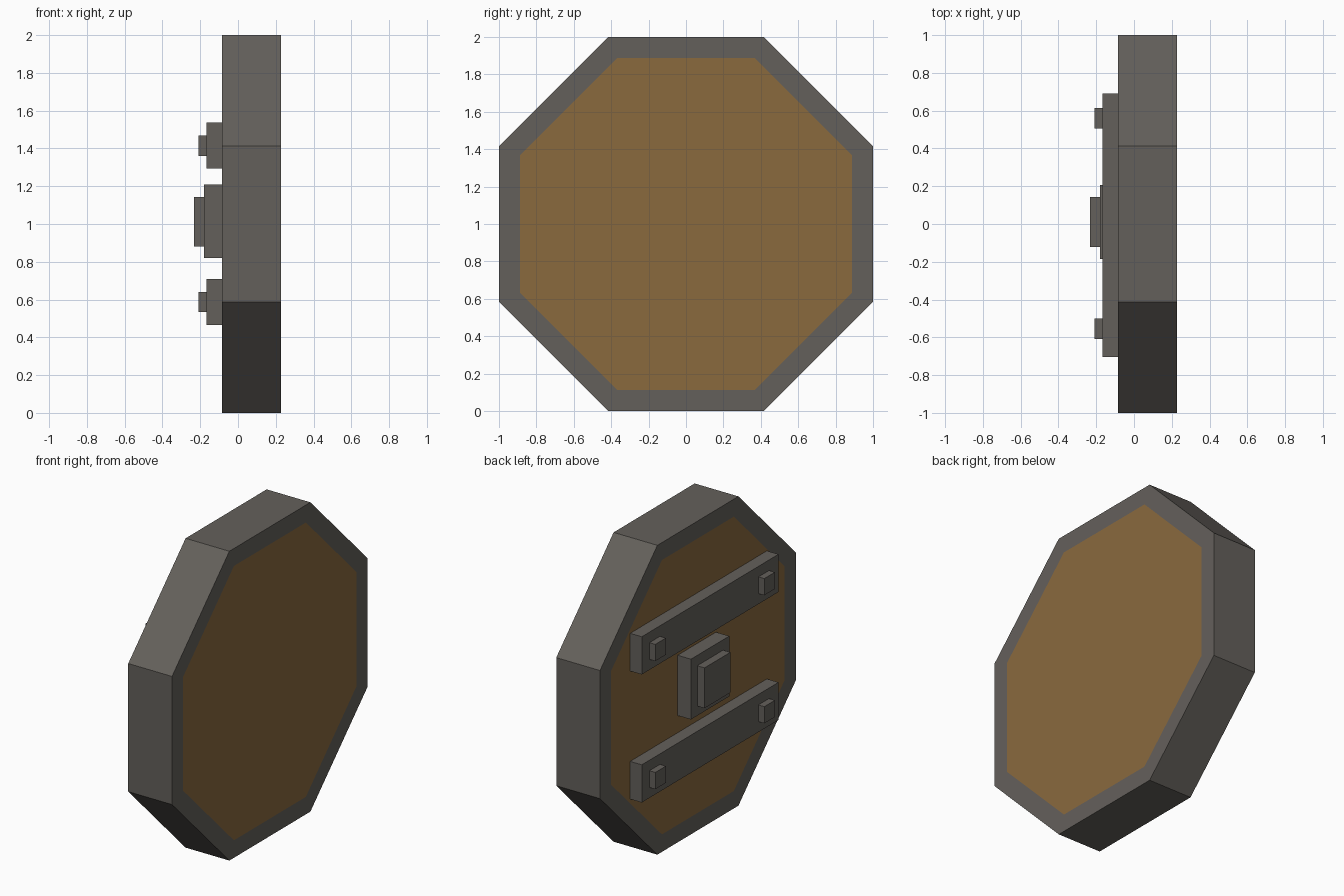
import bpy, bmesh, math
from mathutils import Matrix

if "Cube" in bpy.data.objects:
    bpy.data.objects.remove(bpy.data.objects["Cube"])


def material(name, rgb):
    m = bpy.data.materials.new(name)
    m.diffuse_color = (*rgb, 1)
    m.use_nodes = True
    m.node_tree.nodes["Principled BSDF"].inputs["Base Color"].default_value = m.diffuse_color
    return m


iron = material("dark iron", (0.127, 0.117, 0.105))
wood = material("brown wood", (0.254, 0.144, 0.048))


def finish(name, bm, mats):
    me = bpy.data.meshes.new(name)
    bm.to_mesh(me)
    bm.free()
    for m in mats:
        me.materials.append(m)
    ob = bpy.data.objects.new(name, me)
    bpy.context.collection.objects.link(ob)
    return ob


def box(name, x, y, z):
    bm = bmesh.new()
    bmesh.ops.create_cube(bm, size=1)
    size = [b - a for a, b in (x, y, z)]
    mid = [(a + b) / 2 for a, b in (x, y, z)]
    bm.transform(Matrix.Translation(mid) @ Matrix.Diagonal((*size, 1)))
    return finish(name, bm, [iron])


# Octagonal body with a flush wooden panel on both faces
X0, X1 = -0.085, 0.228
bm = bmesh.new()
r = 1 / math.cos(math.pi / 8)
bmesh.ops.create_cone(bm, cap_ends=True, segments=8, radius1=r, radius2=r, depth=X1 - X0)
# Turn the axis to x, with flat sides facing z and y
bm.verts.ensure_lookup_table()
a = math.atan2(bm.verts[0].co.y, bm.verts[0].co.x)
bm.transform(Matrix.Translation(((X0 + X1) / 2, 0, 1)) @ Matrix.Rotation(math.pi / 2, 4, 'Y')
             @ Matrix.Rotation(math.pi / 8 - a, 4, 'Z'))
bm.normal_update()
caps = [f for f in bm.faces if len(f.verts) == 8]
bmesh.ops.inset_individual(bm, faces=caps, thickness=0.113, use_even_offset=True)
for f in bm.faces:
    f.material_index = 1 if len(f.verts) == 8 else 0
finish("shield_body", bm, [iron, wood])

# Two straps across the back, each with a stud near both ends
for label, z in (("upper", 1.415), ("lower", 0.587)):
    box(label + "_strap", (-0.168, X0), (-0.705, 0.692), (z - 0.122, z + 0.122))
    for side, y in (("left", 0.56), ("right", -0.554)):
        box(f"{label}_{side}_stud", (-0.21, -0.168), (y - 0.054, y + 0.054), (z - 0.054, z + 0.054))

# Central grip plate
box("grip_plate", (-0.18, X0), (-0.185, 0.207), (0.82, 1.21))
box("grip_block", (-0.232, -0.18), (-0.122, 0.142), (0.882, 1.143))
